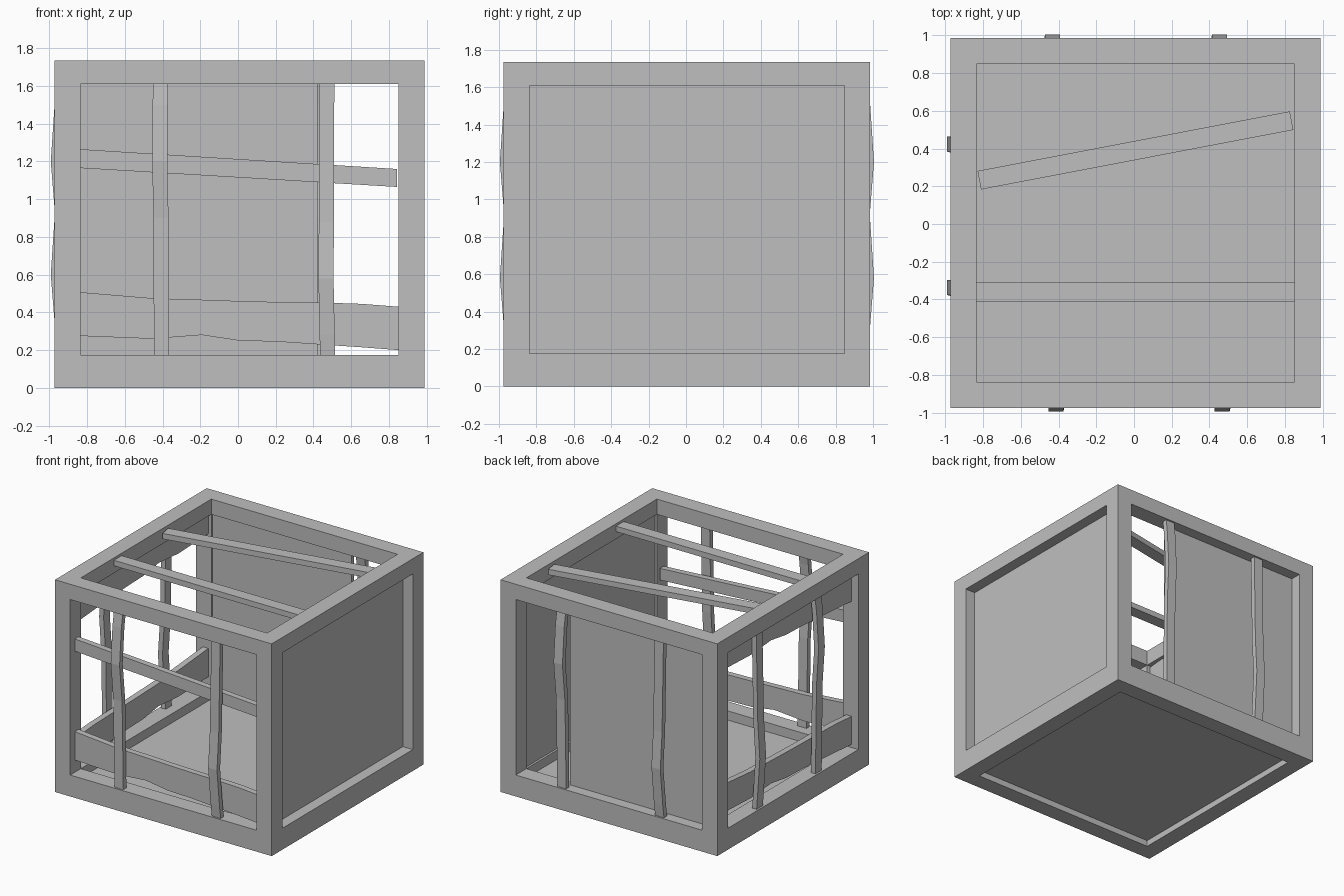
import bpy, bmesh, math
from mathutils import Matrix, Vector

cube = bpy.data.objects.get("Cube")
if cube:
    bpy.data.objects.remove(cube, do_unlink=True)

grey = bpy.data.materials.new("plain_grey")
grey.use_nodes = True
grey.diffuse_color = (0.52, 0.52, 0.52, 1)
grey.node_tree.nodes["Principled BSDF"].inputs["Base Color"].default_value = (0.52, 0.52, 0.52, 1)

CENTRE = Vector((0.0075, 0.005, 0))
HALF = 0.98       # half width of the crate
OPEN = 0.8425     # half width of each opening
LOW, HIGH, TOP = 0.175, 1.61, 1.735
FRONT, SIDE, BACK = 0, -90, 180


def finish(name, bm):
    bmesh.ops.recalc_face_normals(bm, faces=bm.faces)
    mesh = bpy.data.meshes.new(name)
    bm.to_mesh(mesh)
    bm.free()
    mesh.materials.append(grey)
    obj = bpy.data.objects.new(name, mesh)
    obj.location = CENTRE
    bpy.context.collection.objects.link(obj)
    return obj


def box(name, lo, hi, angle=0):
    """Box between two corners, turned about its own middle."""
    lo, hi = Vector(lo), Vector(hi)
    bm = bmesh.new()
    matrix = (Matrix.Translation((lo + hi) / 2)
              @ Matrix.Rotation(math.radians(angle), 4, 'Z')
              @ Matrix.Diagonal((*(hi - lo), 1)))
    bmesh.ops.create_cube(bm, size=1, matrix=matrix)
    return finish(name, bm)


def loft(name, ribs, face):
    """Join four-cornered ribs into a plank, turned to one crate side."""
    bm = bmesh.new()
    rings = [[bm.verts.new(p) for p in rib] for rib in ribs]
    for a, b in zip(rings, rings[1:]):
        for i in range(4):
            j = (i + 1) % 4
            bm.faces.new((a[i], a[j], b[j], b[i]))
    bm.faces.new(rings[0])
    bm.faces.new(rings[-1])
    bmesh.ops.rotate(bm, verts=bm.verts, matrix=Matrix.Rotation(math.radians(face), 3, 'Z'))
    return finish(name, bm)


def board(name, stations, face, lift=0):
    """Horizontal board from (u, bottom, top) stations."""
    y0, y1 = -HALF + 0.06, -HALF + 0.11
    loft(name, [[(u, y0, lo + lift), (u, y0, hi + lift), (u, y1, hi + lift), (u, y1, lo + lift)]
                for u, lo, hi in stations], face)


def slat(name, u, bend, face):
    """Vertical slat bowed outward at the bend height."""
    ribs = []
    stations = [(LOW, 0.005, 0.015), (bend - 0.3, 0.002, 0.004), (bend, -0.004, -0.02),
                (bend + 0.3, -0.002, 0), (HIGH, 0, 0.015)]
    for z, shift, depth in stations:
        z = max(LOW, z)
        x, y = u + shift, -HALF + depth
        ribs.append([(x - 0.04, y, z), (x + 0.04, y, z),
                     (x + 0.04, y + 0.04, z), (x - 0.04, y + 0.04, z)])
    loft(name, ribs, face)


# Frame: a three by three grid of cells, keeping only the cube's edges
xy = [-HALF, -OPEN, OPEN, HALF]
zs = [0, LOW, HIGH, TOP]
cells = {(i, j, k) for i in range(3) for j in range(3) for k in range(3)
         if (i, j, k).count(1) <= 1}
bm = bmesh.new()
for cell in cells:
    for axis in range(3):
        for side in (0, 1):
            other = list(cell)
            other[axis] += 2 * side - 1
            if tuple(other) in cells:
                continue
            corners = []
            for a, b in ((0, 0), (1, 0), (1, 1), (0, 1)):
                c = list(cell)
                c[axis] += side
                c[(axis + 1) % 3] += a
                c[(axis + 2) % 3] += b
                corners.append(bm.verts.new((xy[c[0]], xy[c[1]], zs[c[2]])))
            bm.faces.new(corners)
bmesh.ops.remove_doubles(bm, verts=bm.verts, dist=0.0001)
finish("crate_frame", bm)

# Panels recessed in the frame
IN, OUT = HALF - 0.12, HALF - 0.09
box("left_panel", (IN, -OPEN, LOW), (OUT, OPEN, HIGH))
box("back_panel", (-OPEN, IN, LOW), (0.415, OUT, HIGH))
box("floor_panel", (-OPEN, -OPEN, 0.05), (OPEN, OPEN, 0.1))

# Broken horizontal boards
wide = [(-OPEN, 0.275, 0.507), (-0.46, 0.26, 0.475), (-0.2, 0.28, 0.467),
        (0, 0.25, 0.46), (0.2, 0.245, 0.455), (0.5, 0.225, 0.45),
        (0.65, 0.215, 0.445), (OPEN, 0.2, 0.43)]
narrow = [(-OPEN, 1.165, 1.265), (0.835, 1.065, 1.16)]
board("front_lower_board", wide, FRONT)
board("front_upper_board", narrow, FRONT)
board("right_lower_board", wide, SIDE)
board("right_upper_board", wide, SIDE, lift=1.17)

# Bowed vertical slats
for label, face, pairs in (("front", FRONT, ((-0.418, 1.2), (0.463, 0.58))),
                           ("back", BACK, ((-0.4425, 1.2), (0.4425, 0.58))),
                           ("right", SIDE, ((-0.415, 0.6), (0.345, 1.2)))):
    for n, (u, bend) in enumerate(pairs, 1):
        slat(f"{label}_slat_{n}", u, bend, face)

# Loose slats across the open top
box("top_slat_straight", (-OPEN, -0.415, 1.67), (OPEN, -0.315, 1.715))
box("top_slat_slanted", (-OPEN, 0.335, 1.67), (OPEN, 0.435, 1.715), 10.8)
